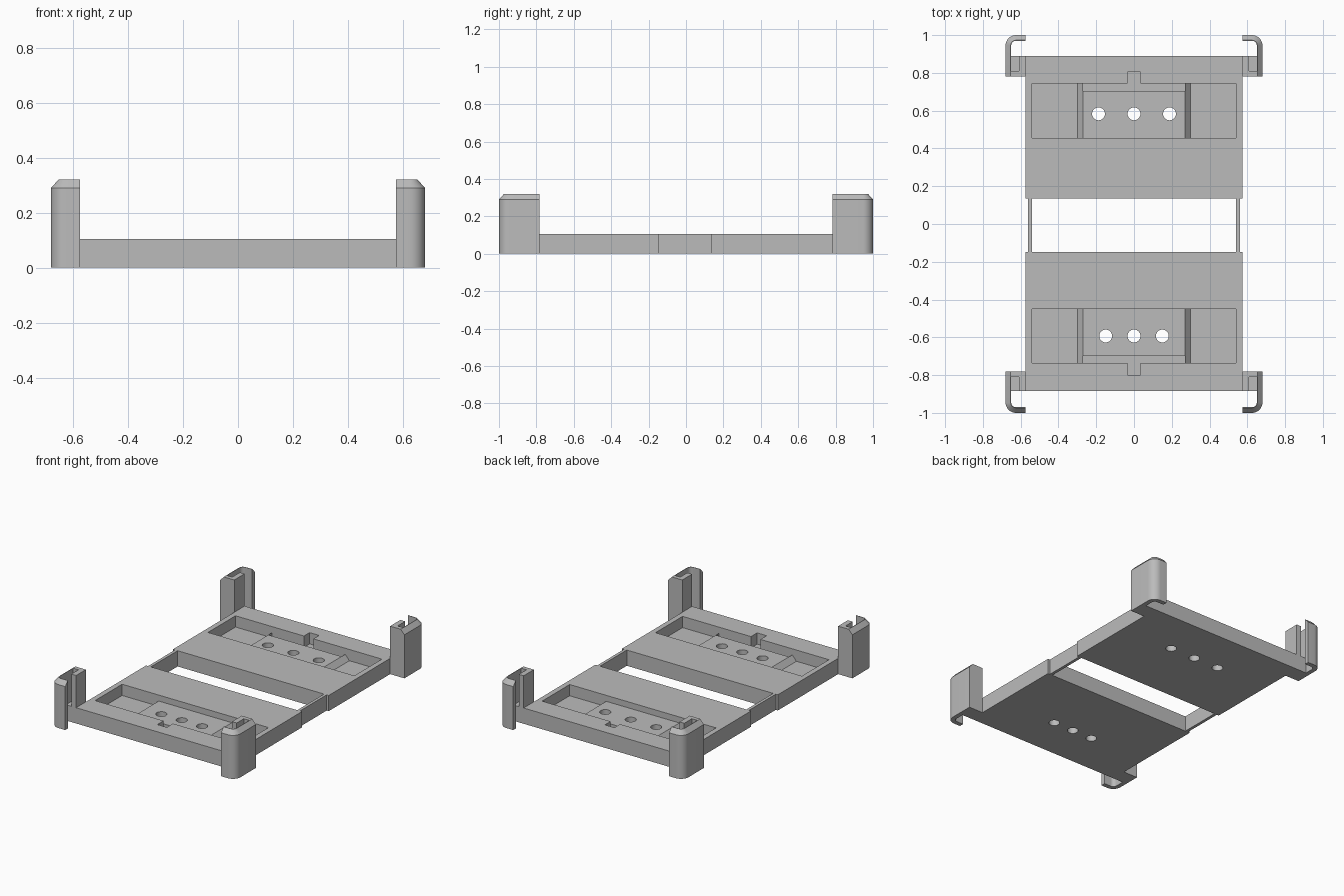
import bpy, bmesh, math

if "Cube" in bpy.data.objects:
    bpy.data.objects.remove(bpy.data.objects["Cube"])

gray = bpy.data.materials.new("plain_gray")
gray.diffuse_color = (0.5, 0.5, 0.5, 1)
gray.use_nodes = True
gray.node_tree.nodes["Principled BSDF"].inputs["Base Color"].default_value = gray.diffuse_color


def finish(name, bm):
    bmesh.ops.recalc_face_normals(bm, faces=bm.faces[:])
    me = bpy.data.meshes.new(name)
    bm.to_mesh(me)
    bm.free()
    ob = bpy.data.objects.new(name, me)
    bpy.context.collection.objects.link(ob)
    me.materials.append(gray)
    return ob


def prism(name, profile, y0, y1):
    """Extrude an (x, z) profile from y0 to y1."""
    bm = bmesh.new()
    f = bm.faces.new([bm.verts.new((x, y0, z)) for x, z in profile])
    r = bmesh.ops.extrude_face_region(bm, geom=[f])
    vs = [v for v in r["geom"] if isinstance(v, bmesh.types.BMVert)]
    bmesh.ops.translate(bm, verts=vs, vec=(0, y1 - y0, 0))
    return finish(name, bm)


def box(name, x0, x1, y0, y1, z0, z1):
    return prism(name, [(x0, z0), (x1, z0), (x1, z1), (x0, z1)], y0, y1)


def cylinder(name, x, y, r):
    bm = bmesh.new()
    bmesh.ops.create_cone(bm, cap_ends=True, segments=32, radius1=r, radius2=r, depth=1)
    bmesh.ops.translate(bm, verts=bm.verts[:], vec=(x, y, 0))
    return finish(name, bm)


def select(ob):
    bpy.ops.object.select_all(action="DESELECT")
    ob.select_set(True)
    bpy.context.view_layer.objects.active = ob


def cut(ob, cutter):
    cutter.hide_render = True
    m = ob.modifiers.new("cut", "BOOLEAN")
    m.operation, m.solver, m.object = "DIFFERENCE", "EXACT", cutter
    select(ob)
    bpy.ops.object.modifier_apply(modifier="cut")
    bpy.data.objects.remove(cutter)


FLOOR, PAD, TOP, HIGH = 0.03, 0.065, 0.105, 0.32


def tray(name, s, inner, outer, p_in, p_out, groove, notch, hole_y, spacing):
    """Half plate with a pocket, raised pad, cable groove, notch and holes."""
    ob = box(name, -0.575, 0.575, s * inner, s * outer, 0, TOP)
    pocket = [(-0.54, 0.2), (-0.54, FLOOR), (-0.30, FLOOR), (-0.27, PAD),
              (0.27, PAD), (0.30, FLOOR), (0.54, FLOOR), (0.54, 0.2)]
    cut(ob, prism("pocket_cutter", pocket, s * p_in, s * p_out))
    cut(ob, box("groove_cutter", -0.27, 0.27, s * groove, s * p_out, FLOOR, 0.2))
    cut(ob, box("notch_cutter", -0.035, 0.035, s * (p_out - 0.01), s * notch, FLOOR, 0.2))
    for i in (-1, 0, 1):
        cut(ob, cylinder("hole_cutter", i * spacing, s * hole_y, 0.034))
    select(ob)
    bpy.ops.object.shade_smooth_by_angle(angle=math.radians(30))


tray("back_tray", 1, 0.135, 0.89, 0.455, 0.745, 0.705, 0.805, 0.583, 0.188)
tray("front_tray", -1, 0.147, 0.885, 0.45, 0.735, 0.70, 0.80, 0.593, 0.15)

# Thin rails joining the two trays
for sx, side in ((1, "right"), (-1, "left")):
    box(side + "_rail", sx * 0.54, sx * 0.56, -0.15, 0.14, 0, TOP)


def corner_wall(name, sx, sy):
    """Rounded L-shaped wall with a bevelled outer top edge."""
    t, r, X, Y = 0.03, 0.055, 0.68, 1.0

    def path(d):
        pts = [(0.575, Y - d)]
        for i in range(9):
            a = math.pi / 2 * (1 - i / 8)
            pts.append((X - r + (r - d) * math.cos(a), Y - r + (r - d) * math.sin(a)))
        return pts + [(X - d, 0.782)]

    bm = bmesh.new()
    section = [(0, 0), (0, 0.29), (t - 0.003, HIGH), (t, HIGH), (t, 0)]
    rows = [[bm.verts.new((sx * x, sy * y, z)) for x, y in path(d)] for d, z in section]
    for k in range(len(rows)):
        a, b = rows[k], rows[(k + 1) % len(rows)]
        for i in range(len(a) - 1):
            bm.faces.new((a[i], a[i + 1], b[i + 1], b[i]))
    for end in (0, -1):
        bm.faces.new([row[end] for row in rows])
    ob = finish(name, bm)
    select(ob)
    bpy.ops.object.shade_smooth_by_angle(angle=math.radians(30))


# Corner clips: outer wall, slotted inner post and foot
for sx, side in ((1, "right"), (-1, "left")):
    for sy, end in ((1, "back"), (-1, "front")):
        n = end + "_" + side + "_clip_"
        corner_wall(n + "wall", sx, sy)
        y_end = 0.89 if sy > 0 else 0.885
        box(n + "foot", sx * 0.575, sx * 0.65, sy * 0.81, sy * y_end, 0, TOP)
        box(n + "post", sx * 0.575, sx * 0.61, sy * 0.81, sy * y_end, 0, HIGH)
        box(n + "web", sx * 0.575, sx * 0.65, sy * 0.782, sy * 0.81, 0, HIGH)
